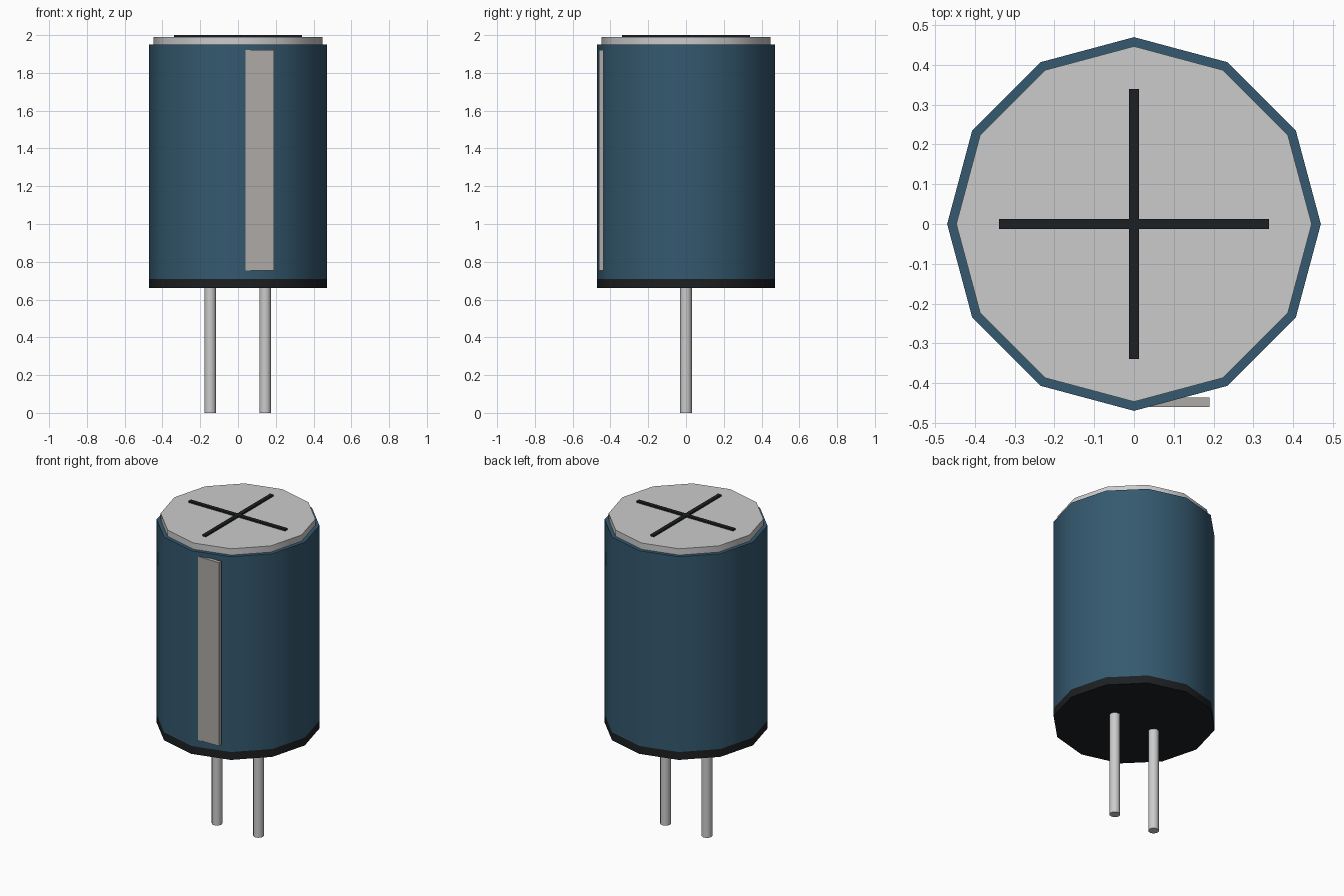
import bpy, math

if "Cube" in bpy.data.objects:
    bpy.data.objects.remove(bpy.data.objects["Cube"])


def paint(obj, name, rgb):
    mat = bpy.data.materials.get(name) or bpy.data.materials.new(name)
    mat.diffuse_color = (*rgb, 1)
    mat.use_nodes = True
    mat.node_tree.nodes["Principled BSDF"].inputs["Base Color"].default_value = mat.diffuse_color
    obj.data.materials.append(mat)


def cylinder(name, radius, z0, z1, x=0, sides=12):
    bpy.ops.mesh.primitive_cylinder_add(vertices=sides, radius=radius, depth=z1 - z0,
                                        location=(x, 0, (z0 + z1) / 2))
    obj = bpy.context.object
    obj.name = name
    bpy.ops.object.shade_smooth_by_angle(angle=math.radians(40))
    return obj


def box(name, lo, hi):
    bpy.ops.mesh.primitive_cube_add(size=1, location=[(a + b) / 2 for a, b in zip(lo, hi)])
    obj = bpy.context.object
    obj.name = name
    obj.scale = [b - a for a, b in zip(lo, hi)]
    bpy.ops.object.transform_apply(location=False, rotation=False, scale=True)
    return obj


BLUE, BLACK = (0.035, 0.10, 0.16), (0.012, 0.014, 0.016)

# Sleeve, rubber base and metal top
paint(cylinder("sleeve", 0.47, 0.71, 1.95), "blue", BLUE)
paint(cylinder("base_seal", 0.47, 0.66, 0.71), "black", BLACK)
cylinder("top_cap", 0.447, 1.94, 1.99)

# Crossed vent grooves on the top
paint(box("vent_bar_x", (-0.34, -0.0125, 1.98), (0.34, 0.0125, 2.0)), "black", BLACK)
paint(box("vent_bar_y", (-0.0125, -0.34, 1.98), (0.0125, 0.34, 2.0)), "black", BLACK)

# Polarity stripe on the front
paint(box("polarity_stripe", (0.04, -0.46, 0.755), (0.19, -0.437, 1.92)), "pale_grey", (0.42, 0.40, 0.38))

# Wire leads
for side, x in (("left", -0.147), ("right", 0.144)):
    cylinder(side + "_lead", 0.031, 0, 0.67, x)
